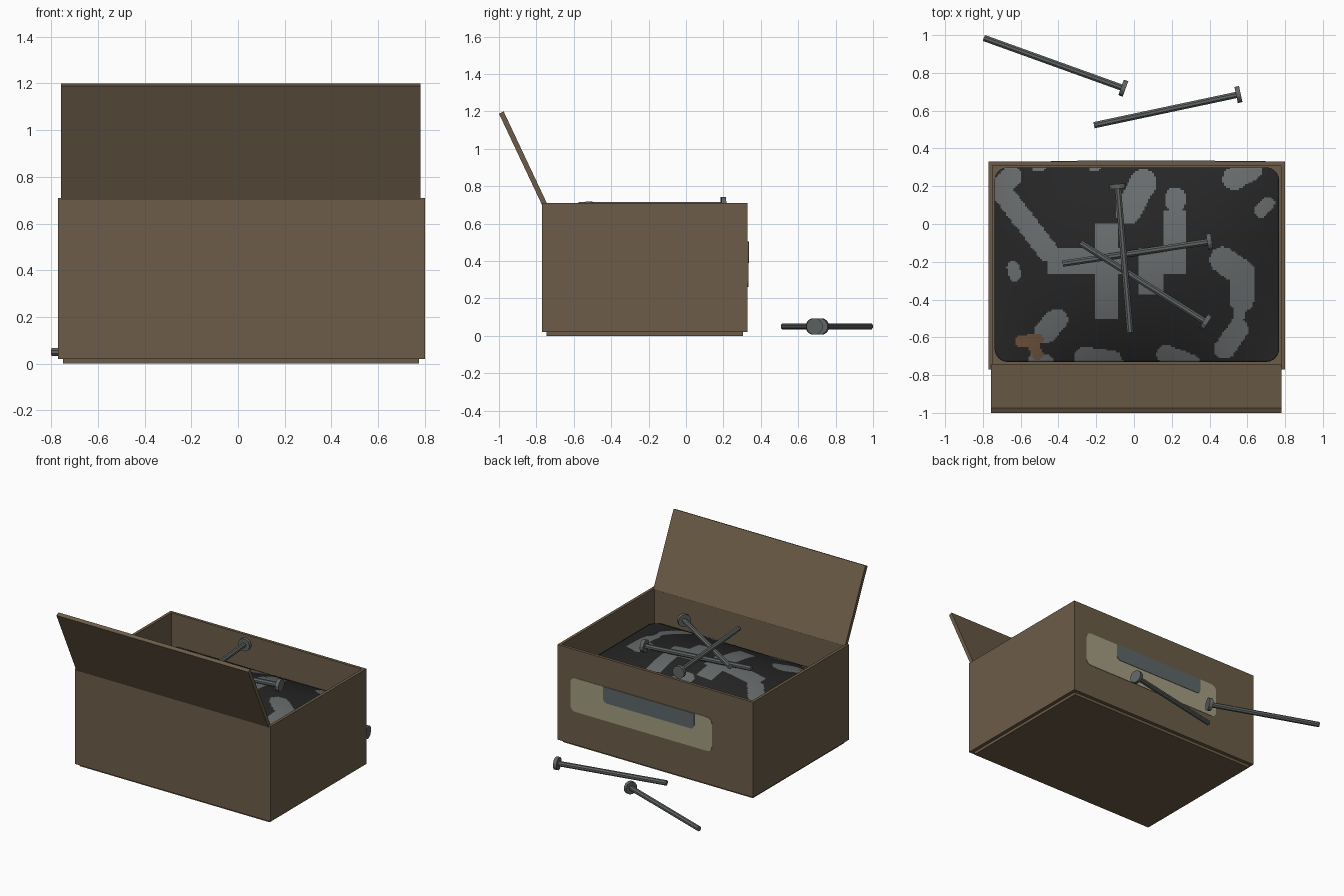
import bpy, bmesh, math
from mathutils import Vector

if "Cube" in bpy.data.objects:
    bpy.data.objects.remove(bpy.data.objects["Cube"])


def material(name, rgb):
    m = bpy.data.materials.new(name)
    m.diffuse_color = (*rgb, 1)
    m.use_nodes = True
    m.node_tree.nodes["Principled BSDF"].inputs["Base Color"].default_value = m.diffuse_color
    return m


CARD = material("brown_cardboard", (0.15, 0.107, 0.065))
PAPER = material("beige_label", (0.37, 0.34, 0.22))
SLATE = material("slate_grey", (0.112, 0.132, 0.142))
STEEL = material("nail_steel", (0.12, 0.13, 0.13))
DARK = material("pile_black", (0.019, 0.019, 0.019))
PATCH = material("pile_grey", (0.14, 0.15, 0.153))
RUST = material("rust_brown", (0.16, 0.09, 0.05))


def finish(name, bm, *mats):
    bmesh.ops.recalc_face_normals(bm, faces=bm.faces)
    me = bpy.data.meshes.new(name)
    bm.to_mesh(me)
    bm.free()
    ob = bpy.data.objects.new(name, me)
    bpy.context.collection.objects.link(ob)
    for m in mats:
        me.materials.append(m)
    return ob


def cuboid(lo, hi):
    bm = bmesh.new()
    bmesh.ops.create_cube(bm, size=1)
    for v in bm.verts:
        v.co = [(a + b) / 2 + c * (b - a) for a, b, c in zip(lo, hi, v.co)]
    return bm


def prism(name, pts, offset, mat):
    bm = bmesh.new()
    face = bm.faces.new([bm.verts.new(p) for p in pts])
    new = bmesh.ops.extrude_face_region(bm, geom=[face], use_keep_orig=True)
    bmesh.ops.translate(bm, vec=offset,
                        verts=[g for g in new["geom"] if isinstance(g, bmesh.types.BMVert)])
    return finish(name, bm, mat)


# open box: inset the top and push it down to the floor
bm = cuboid((-0.77, -0.77, 0.02), (0.80, 0.33, 0.71))
bm.faces.ensure_lookup_table()
top = max(bm.faces, key=lambda f: f.calc_center_median().z)
bmesh.ops.inset_region(bm, faces=[top], thickness=0.03)
new = bmesh.ops.extrude_face_region(bm, geom=[top])
bmesh.ops.translate(bm, vec=(0, 0, -0.66),
                    verts=[g for g in new["geom"] if isinstance(g, bmesh.types.BMVert)])
if top.is_valid:
    bmesh.ops.delete(bm, geom=[top], context="FACES_ONLY")
finish("box", bm, CARD)
finish("bottom_flap", cuboid((-0.75, -0.745, 0), (0.775, 0.305, 0.02)), CARD)

# open lid, leaning outwards
prism("lid", [(-0.757, y, z) for y, z in
              ((-0.77, 0.70), (-1.0, 1.188), (-0.975, 1.2), (-0.742, 0.705))],
      (1.539, 0, 0), CARD)


# label plates on the back wall
def plate(name, x0, x1, z0, z1, y, radii, mat):
    corners = ((x1, z1, -1, -1), (x0, z1, 1, -1), (x0, z0, 1, 1), (x1, z0, -1, 1))
    pts = []
    for i, ((cx, cz, sx, sz), r) in enumerate(zip(corners, radii)):
        if r == 0:
            pts.append((cx, y, cz))
            continue
        for k in range(6):
            a = math.pi / 2 * (i + k / 5)
            pts.append((cx + sx * r + r * math.cos(a), y, cz + sz * r + r * math.sin(a)))
    prism(name, pts, (0, 0.003, 0), mat)


plate("label", -0.44, 0.695, 0.26, 0.505, 0.33, (0.04,) * 4, PAPER)
plate("label_panel", -0.30, 0.43, 0.39, 0.505, 0.333, (0, 0, 0.03, 0.03), SLATE)

# pile of contents: domed grid with rounded corners; patches from capsules and boxes
CAPSULES = [  # x0, y0, x1, y1, radius
    (-0.69, 0.21, -0.65, 0.25, 0.055), (-0.69, 0.16, -0.46, -0.14, 0.055),
    (0.05, 0.22, -0.03, 0.07, 0.07), (0.22, 0.12, 0.22, 0.14, 0.055),
    (0.47, -0.19, 0.57, -0.26, 0.07), (0.57, -0.28, 0.57, -0.40, 0.065),
    (0.56, -0.42, 0.55, -0.52, 0.03), (0.55, -0.56, 0.48, -0.66, 0.055),
    (0.53, 0.24, 0.62, 0.29, 0.06), (0.67, 0.07, 0.71, 0.11, 0.035),
    (-0.63, -0.27, -0.64, -0.23, 0.033), (-0.47, -0.57, -0.41, -0.51, 0.06),
    (-0.26, -0.71, -0.12, -0.73, 0.06), (0.17, -0.69, 0.30, -0.74, 0.05),
    (-0.53, -0.72, -0.46, -0.72, 0.03), (-0.215, 0.30, -0.20, 0.30, 0.022),
    (-0.52, 0.30, -0.49, 0.30, 0.02)]
BOXES = [  # x0, x1, y0, y1
    (-0.46, -0.06, -0.26, -0.13), (-0.21, -0.09, -0.13, 0.0), (0.16, 0.28, -0.26, 0.07),
    (0.03, 0.28, -0.26, -0.13), (-0.21, -0.09, -0.50, -0.26), (0.03, 0.16, -0.37, -0.26)]
RUST_CAPSULES = [(-0.60, -0.62, -0.51, -0.61, 0.03), (-0.54, -0.63, -0.51, -0.69, 0.03)]


def in_capsule(x, y, c):
    a, d = Vector(c[0:2]), Vector(c[2:4]) - Vector(c[0:2])
    p = Vector((x, y)) - a
    t = max(0, min(1, p.dot(d) / d.length_squared))
    return (p - d * t).length < c[4]


HX, HY, CX, CY, R = 0.753, 0.515, 0.015, -0.215, 0.07
bm = bmesh.new()
bmesh.ops.create_grid(bm, x_segments=150, y_segments=104, size=1)
for v in bm.verts:
    u, w = v.co.x, v.co.y
    x, y = u * HX, w * HY
    dx, dy = abs(x) - HX + R, abs(y) - HY + R
    if dx > 0 and dy > 0:
        s = max(dx, dy) / math.hypot(dx, dy)
        x = math.copysign(HX - R + dx * s, x)
        y = math.copysign(HY - R + dy * s, y)
    v.co = (x + CX, y + CY, 0.48 + 0.15 * (1 - u * u) * (1 - w * w))
for f in bm.faces:
    f.smooth = True
    x, y, _ = f.calc_center_median()
    if any(in_capsule(x, y, c) for c in RUST_CAPSULES):
        f.material_index = 2
    elif (any(a < x < b and c < y < d for a, b, c, d in BOXES)
          or any(in_capsule(x, y, c) for c in CAPSULES)):
        f.material_index = 1
rim = [e for e in bm.edges if e.is_boundary]
new = bmesh.ops.extrude_edge_only(bm, edges=rim)["geom"]
for g in new:
    if isinstance(g, bmesh.types.BMVert):
        g.co.z = 0.05
    elif isinstance(g, bmesh.types.BMFace):
        g.material_index = 0
finish("contents_pile", bm, DARK, PATCH, RUST)


# nails: blunt shaft with a disc head
def nail(name, tip, end, z):
    a, b = Vector((*tip, z)), Vector((*end, z))
    d = (b - a).normalized()
    side = Vector((-d.y, d.x, 0))
    bm = bmesh.new()

    def tube(p, q, r, n):
        rings = []
        for c in (p, q):
            rings.append([bm.verts.new(c + side * r * math.cos((k + 0.5) * math.tau / n)
                                       + Vector((0, 0, r * math.sin((k + 0.5) * math.tau / n))))
                          for k in range(n)])
        for k in range(n):
            j = (k + 1) % n
            bm.faces.new((rings[0][k], rings[0][j], rings[1][j], rings[1][k]))
        for ring in rings:
            bm.faces.new(ring)

    tube(a, b - d * 0.02, 0.018, 8)
    tube(b - d * 0.025, b, 0.045, 12)
    finish(name, bm, STEEL)


nail("nail_top", (-0.02, -0.575), (-0.087, 0.212), 0.70)
nail("nail_middle", (-0.285, -0.10), (0.39, -0.525), 0.675)
nail("nail_low", (-0.378, -0.21), (0.412, -0.092), 0.645)
nail("loose_nail_far", (-0.795, 0.985), (-0.045, 0.715), 0.05)
nail("loose_nail_near", (-0.212, 0.523), (0.565, 0.688), 0.05)
